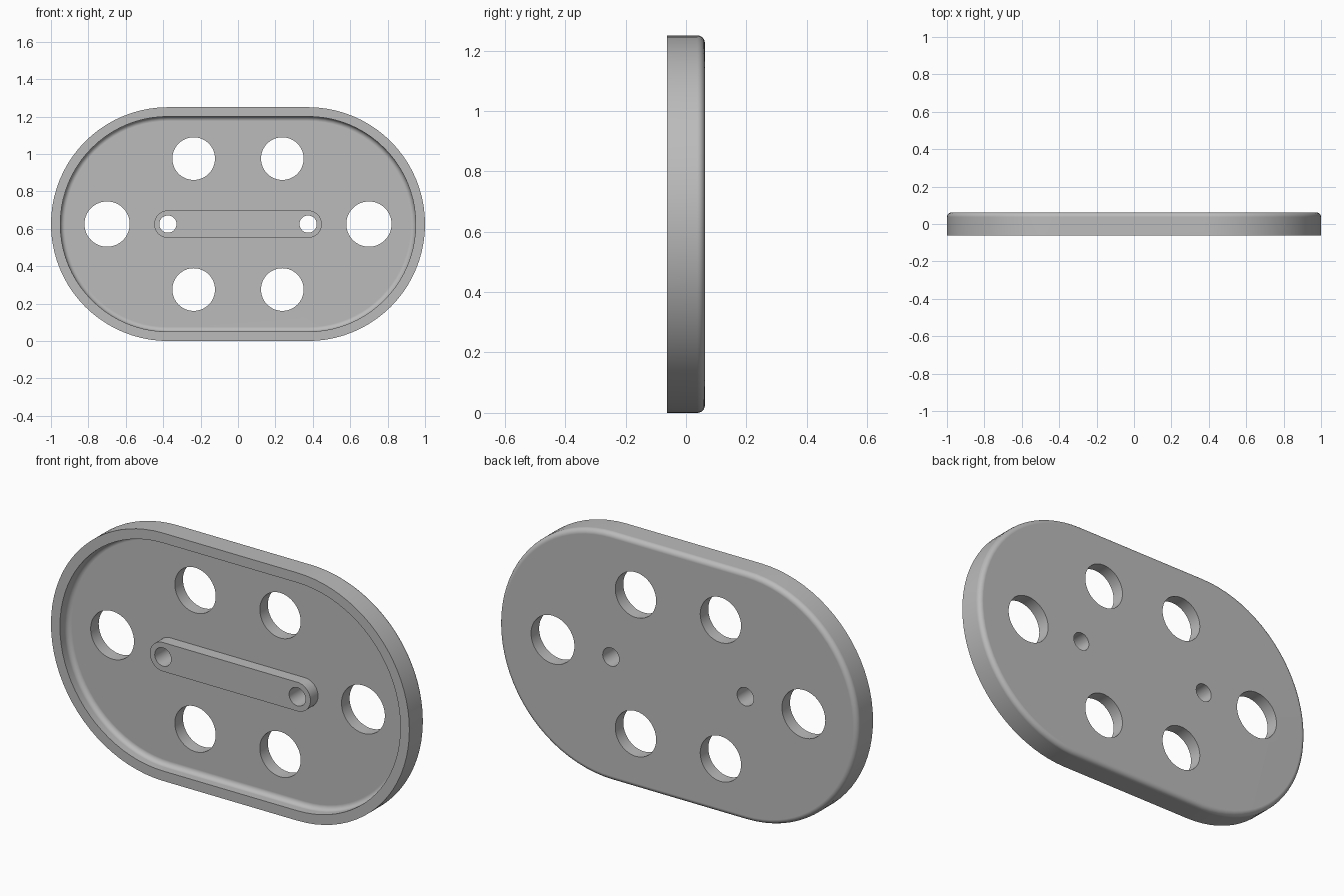
import bpy
import bmesh
from math import pi, cos, sin
from mathutils import Vector

if "Cube" in bpy.data.objects:
    bpy.data.objects.remove(bpy.data.objects["Cube"])

MID_Z = 0.625      # height of the long axis
HALF_SPAN = 0.375  # centres of the rounded ends
FRONT, BACK = -0.0625, 0.0625
FLOOR = -0.002     # recess floor
FILLET = 0.025
STEPS = 6

grey = bpy.data.materials.new("plain grey")
grey.use_nodes = True
colour = (0.5, 0.5, 0.5, 1)
grey.diffuse_color = colour
grey.node_tree.nodes["Principled BSDF"].inputs["Base Color"].default_value = colour


def stadium(radius, y, span=HALF_SPAN, segments=40):
    """Outline of a slot shape facing the front."""
    points = []
    for side in (1, -1):
        for i in range(segments + 1):
            a = -pi / 2 + pi * i / segments
            points.append(Vector((side * (span + radius * cos(a)), y,
                                  MID_Z + side * radius * sin(a))))
    return points


def circle(x, z, radius, y, segments=64):
    return [Vector((x + radius * cos(2 * pi * i / segments), y,
                    z + radius * sin(2 * pi * i / segments)))
            for i in range(segments)]


def loft(name, outlines):
    """Skin a stack of matching outlines and cap both ends."""
    bm = bmesh.new()
    rings = [[bm.verts.new(p) for p in outline] for outline in outlines]
    for a, b in zip(rings, rings[1:]):
        for i in range(len(a)):
            j = (i + 1) % len(a)
            bm.faces.new((a[i], a[j], b[j], b[i]))
    bm.faces.new(rings[0])
    bm.faces.new(rings[-1])
    bmesh.ops.recalc_face_normals(bm, faces=bm.faces)
    mesh = bpy.data.meshes.new(name)
    bm.to_mesh(mesh)
    bm.free()
    mesh.materials.append(grey)
    obj = bpy.data.objects.new(name, mesh)
    bpy.context.collection.objects.link(obj)
    return obj


def activate(obj):
    bpy.ops.object.select_all(action='DESELECT')
    obj.select_set(True)
    bpy.context.view_layer.objects.active = obj


def combine(target, tool, operation):
    mod = target.modifiers.new("cut", 'BOOLEAN')
    mod.operation = operation
    mod.solver = 'EXACT'
    mod.object = tool
    activate(target)
    bpy.ops.object.modifier_apply(modifier=mod.name)
    bpy.data.objects.remove(tool)


# Tray profile (radius, depth): recess floor, inner fillet, rim, wall, back fillet
outer, inner = 0.625, 0.575
arc = [pi / 2 * i / STEPS for i in range(STEPS + 1)]
profile = [(inner - FILLET + FILLET * sin(a), FLOOR - FILLET + FILLET * cos(a))
           for a in arc]
profile += [(inner, FRONT), (outer, FRONT)]
profile += [(outer - FILLET + FILLET * cos(a), BACK - FILLET + FILLET * sin(a))
            for a in arc]
plate = loft("oval_plate", [stadium(r, y) for r, y in profile])

# Raised bar in the middle of the recess, level with the rim
bar = loft("raised_bar", [stadium(0.073, FRONT), stadium(0.073, FLOOR + 0.03)])
combine(plate, bar, 'UNION')

# Through holes, mirrored left and right
holes = [(0.70, 0, 0.121), (0.237, 0.35, 0.114), (0.237, -0.35, 0.114),
         (HALF_SPAN, 0, 0.046)]
for x, dz, radius in holes:
    for side in (1, -1):
        cutter = loft("hole_cutter", [circle(side * x, MID_Z + dz, radius, y)
                                      for y in (-0.2, 0.2)])
        cutter.hide_render = True
        combine(plate, cutter, 'DIFFERENCE')

# Smooth curves with crisp edges and flat caps
activate(plate)
bpy.ops.object.shade_smooth_by_angle(angle=pi / 6)
weighted = plate.modifiers.new("flat caps", 'WEIGHTED_NORMAL')
weighted.keep_sharp = True
